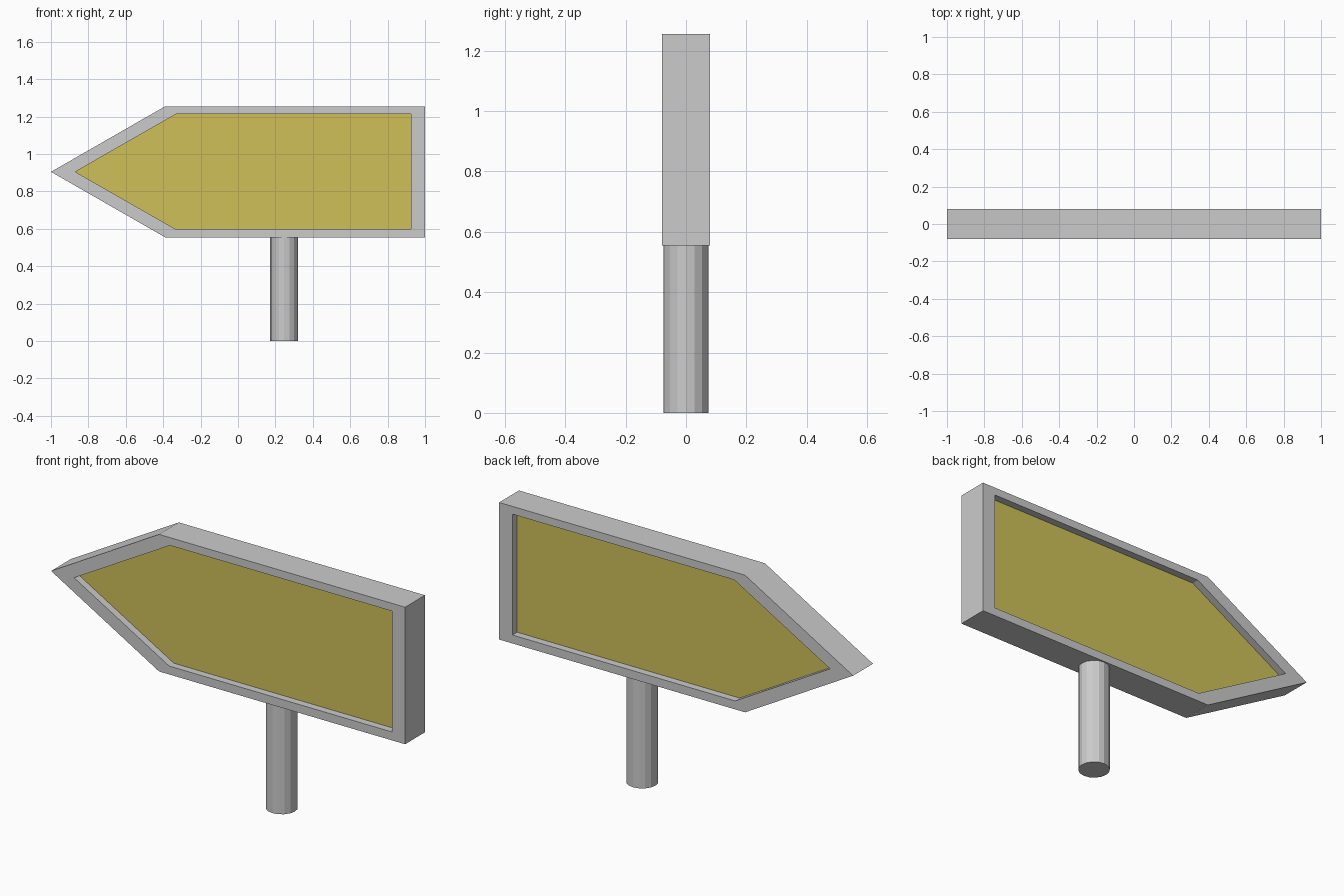
import bpy, bmesh

if "Cube" in bpy.data.objects:
    bpy.data.objects.remove(bpy.data.objects["Cube"])

HALF = 0.08      # half thickness of the frame
PANEL = 0.042    # half thickness of the recessed panel
outer = [(-1, 0.905), (-0.39, 0.555), (1, 0.555), (1, 1.255), (-0.39, 1.255)]
inner = [(-0.87, 0.905), (-0.333, 0.598), (0.925, 0.598), (0.925, 1.215), (-0.328, 1.215)]


def loop(bm, pts, y):
    return [bm.verts.new((x, y, z)) for x, z in pts]


def bridge(bm, a, b):
    n = len(a)
    for i in range(n):
        j = (i + 1) % n
        bm.faces.new((a[i], a[j], b[j], b[i]))


def finish(bm, name):
    bmesh.ops.recalc_face_normals(bm, faces=bm.faces)
    mesh = bpy.data.meshes.new(name)
    bm.to_mesh(mesh)
    bm.free()
    ob = bpy.data.objects.new(name, mesh)
    bpy.context.collection.objects.link(ob)
    return ob


# Arrow-shaped frame: closed ring of four loops
bm = bmesh.new()
rings = [loop(bm, outer, -HALF), loop(bm, outer, HALF),
         loop(bm, inner, HALF), loop(bm, inner, -HALF)]
for k in range(4):
    bridge(bm, rings[k], rings[(k + 1) % 4])
finish(bm, "sign_frame")

# Yellow panel recessed on both sides
bm = bmesh.new()
front, back = loop(bm, inner, -PANEL), loop(bm, inner, PANEL)
bm.faces.new(front)
bm.faces.new(back)
bridge(bm, front, back)
panel = finish(bm, "sign_panel")
mat = bpy.data.materials.new("yellow")
mat.diffuse_color = (0.62, 0.53, 0.10, 1)
mat.use_nodes = True
mat.node_tree.nodes["Principled BSDF"].inputs["Base Color"].default_value = mat.diffuse_color
panel.data.materials.append(mat)

# Post: 16-sided cylinder up to the frame's underside
bpy.ops.mesh.primitive_cylinder_add(vertices=16, radius=0.075, depth=0.555,
                                    location=(0.247, 0, 0.2775))
bpy.context.object.name = "post"
